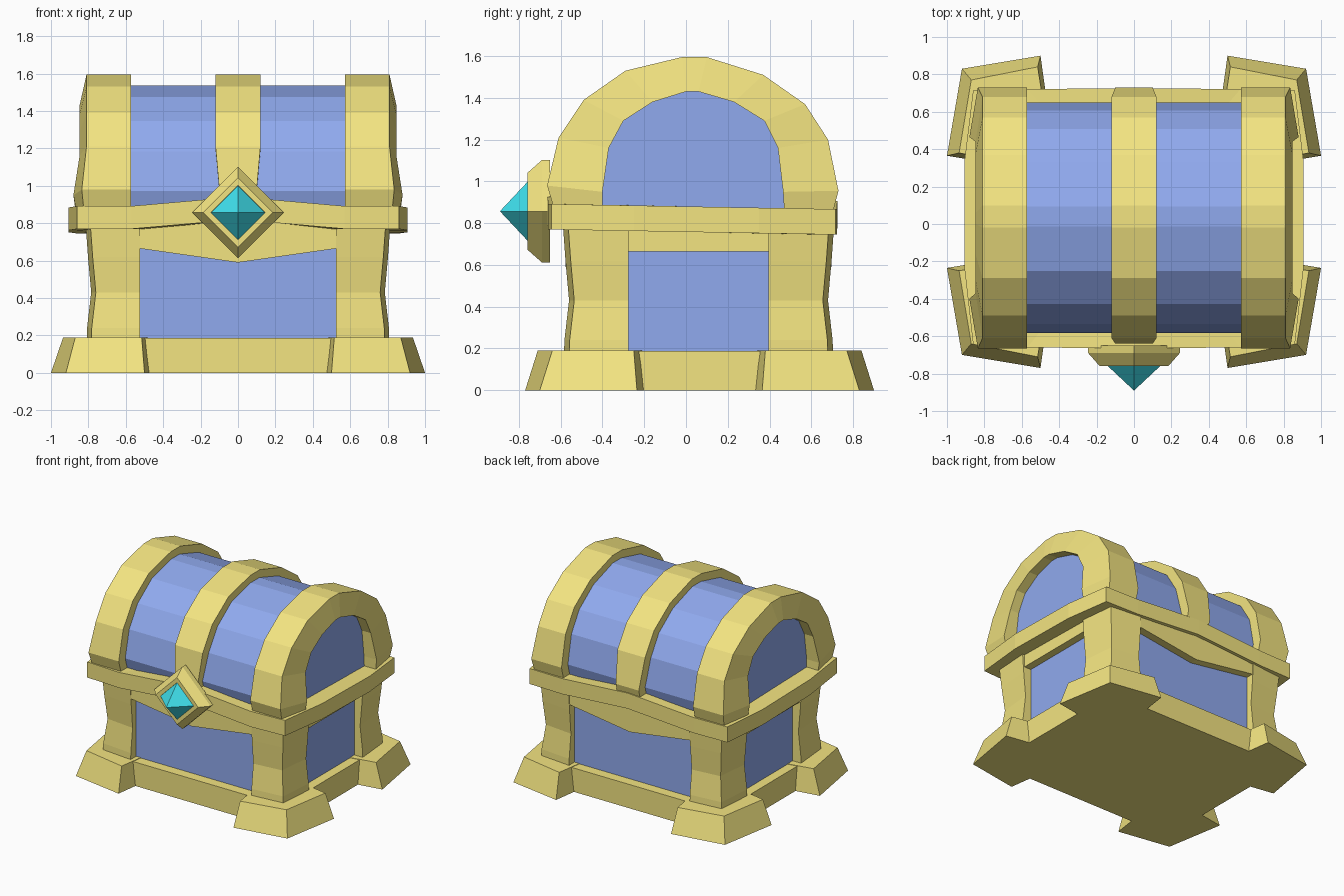
import bpy, bmesh

if "Cube" in bpy.data.objects:
    bpy.data.objects.remove(bpy.data.objects["Cube"])


def material(name, rgb):
    m = bpy.data.materials.new(name)
    m.diffuse_color = (*rgb, 1)
    m.use_nodes = True
    m.node_tree.nodes["Principled BSDF"].inputs["Base Color"].default_value = m.diffuse_color
    return m


GOLD = material("gold", (0.90, 0.78, 0.22))
BLUE = material("blue", (0.28, 0.40, 0.86))
CYAN = material("cyan", (0.05, 0.74, 0.84))
YC = 0.06  # depth centre of the chest, the gem sticks out in front


def loft(name, sections, mat, closed=False):
    """Skin closed cross-sections; cap the ends unless the path is closed."""
    bm = bmesh.new()
    rows = [[bm.verts.new(p) for p in s] for s in sections]
    n = len(rows[0])
    pairs = list(zip(rows, rows[1:])) + ([(rows[-1], rows[0])] if closed else [])
    for a, b in pairs:
        for i in range(n):
            j = (i + 1) % n
            bm.faces.new((a[i], a[j], b[j], b[i]))
    if not closed:
        bm.faces.new(rows[0])
        bm.faces.new(rows[-1])
    bmesh.ops.recalc_face_normals(bm, faces=bm.faces)
    me = bpy.data.meshes.new(name)
    bm.to_mesh(me)
    bm.free()
    me.materials.append(mat)
    ob = bpy.data.objects.new(name, me)
    bpy.context.collection.objects.link(ob)
    return ob


def box(name, hx, hy, z0, z1, mat):
    ring = [(-hx, YC - hy), (hx, YC - hy), (hx, YC + hy), (-hx, YC + hy)]
    return loft(name, [[(x, y, z) for x, y in ring] for z in (z0, z1)], mat)


# Body, plinth and the gold friezes above the panels
box("body_panels", 0.735, 0.575, 0.1, 0.8, BLUE)
box("plinth", 0.81, 0.655, 0, 0.187, GOLD)
box("side_frieze", 0.795, 0.40, 0.665, 0.80, GOLD)
chevron = [(-0.56, 0.67), (0, 0.59), (0.56, 0.67), (0.56, 0.80), (0, 0.86), (-0.56, 0.80)]
loft("front_back_frieze", [[(x, YC + y, z) for x, z in chevron] for y in (-0.637, 0.637)], GOLD)

# Four skewed feet and waisted corner posts
foot_low = [(0.50, 0.835), (0.92, 0.765), (1.0, 0.30), (0.70, 0.25), (0.46, 0.55)]
foot_top = [(0.515, 0.775), (0.87, 0.705), (0.935, 0.315), (0.70, 0.27), (0.48, 0.55)]
post_plan = [(0.525, 0.645), (0.785, 0.62), (0.81, 0.335), (0.525, 0.335)]
post_levels = [(0.15, 0.0), (0.24, -0.003), (0.43, -0.025), (0.62, -0.008), (0.80, 0.005)]
for sx, side in ((1, "right"), (-1, "left")):
    for sy, end in ((-1, "front"), (1, "back")):
        loft(f"foot_{end}_{side}",
             [[(sx * x, YC + 0.005 + sy * y, z) for x, y in plan]
              for plan, z in ((foot_low, 0), (foot_top, 0.19))], GOLD)
        posts = []
        for z, d in post_levels:
            posts.append([(sx * (x + d * (i in (1, 2))), YC + sy * (y + d * (i in (0, 1))), z)
                          for i, (x, y) in enumerate(post_plan)])
        loft(f"post_{end}_{side}", posts, GOLD)

# Rim: peaked at the middle of the front and back, slightly tilted backwards
half = [(0, -0.665, 0.05), (0.57, -0.66, 0), (0.86, -0.645, 0), (0.905, -0.25, 0),
        (0.905, 0.35, 0), (0.86, 0.715, 0), (0.57, 0.722, 0), (0, 0.725, 0.04)]
plan = half + [(-x, y, p) for x, y, p in half[-2:0:-1]]
rim = []
for x, y, p in plan:
    t = p - 0.018 * (y + 0.665)
    ix, iy = x * 0.8, YC + (y - YC) * 0.8
    rim.append([(x, y, 0.77 + t), (x, y, 0.892 + t), (ix, iy, 0.892 + t), (ix, iy, 0.77 + t)])
loft("rim", rim, GOLD, closed=True)

# Lid: outer arch and inner window arch, as (y, z)
outer = [(-0.635, 0.88), (-0.665, 0.98), (-0.61, 1.21), (-0.49, 1.39), (-0.29, 1.53),
         (-0.02, 1.595), (0.10, 1.595), (0.37, 1.51), (0.57, 1.37), (0.68, 1.20),
         (0.73, 0.955), (0.705, 0.86)]
inner = [(-0.40, 0.88), (-0.40, 0.95), (-0.37, 1.16), (-0.30, 1.29), (-0.16, 1.38),
         (0.0, 1.43), (0.06, 1.43), (0.23, 1.38), (0.375, 1.29), (0.44, 1.16),
         (0.465, 0.95), (0.47, 0.86)]
barrel = [(0.04 + (y - 0.04) * 0.885, 0.9 + (z - 0.9) * 0.914) for y, z in outer]
loft("lid_barrel", [[(x, y, z) for y, z in barrel] for x in (-0.77, 0.77)], BLUE)

# End bands flare outwards towards the window and the base
last = len(outer) - 1
for sx, side in ((1, "right"), (-1, "left")):
    band = []
    for i, ((oy, oz), (ny, nz)) in enumerate(zip(outer, inner)):
        k = min(i, last - i)
        xo = (0.825, 0.835)[k] if k < 2 else 0.81
        xi = (0.868, 0.88)[k] if k < 2 else 0.847
        band.append([(sx * 0.572, oy, oz), (sx * xo, oy, oz), (sx * xi, ny, nz),
                     (sx * 0.74, ny, nz), (sx * 0.572, ny, nz)])
    loft(f"lid_band_{side}", band, GOLD)

# Centre band, narrowing at the base
band = []
for i, ((oy, oz), (ny, nz)) in enumerate(zip(outer, inner)):
    w = 0.10 if min(i, last - i) < 2 else 0.12
    oy = max(oy, -0.64)
    band.append([(-w, oy, oz), (w, oy, oz), (w, ny, nz), (-w, ny, nz)])
loft("lid_band_centre", band, GOLD)


# Diamond clasp and gem
def diamond(r, y):
    return [(r, y, 0.857), (0, y, 0.857 + r), (-r, y, 0.857), (0, y, 0.857 - r)]


loft("clasp", [diamond(r, y) for r, y in
               ((0.245, -0.65), (0.245, -0.69), (0.185, -0.758), (0.145, -0.758), (0.14, -0.74))], GOLD)
loft("gem", [diamond(0.145, -0.755), diamond(0.001, -0.89)], CYAN)
